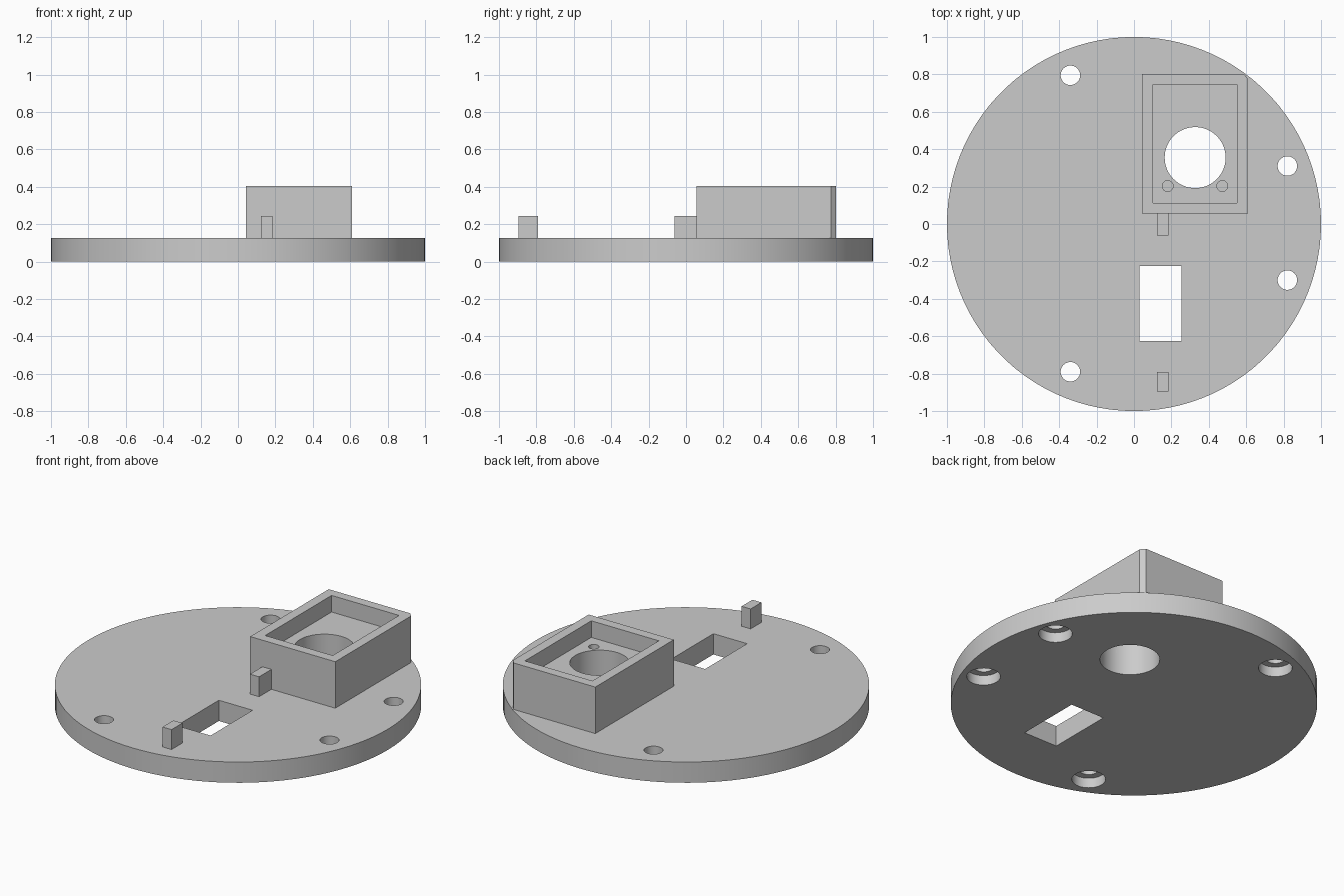
import bpy, bmesh, math

cube = bpy.data.objects.get("Cube")
if cube:
    bpy.data.objects.remove(cube, do_unlink=True)

PLATE_TOP = 0.125
POST_TOP = 0.245
HOUSING_TOP = 0.405
POCKET_FLOOR = 0.305

grey = bpy.data.materials.new("grey plastic")
grey.use_nodes = True
colour = (0.6, 0.6, 0.6, 1)
grey.diffuse_color = colour
grey.node_tree.nodes["Principled BSDF"].inputs["Base Color"].default_value = colour


def prism(name, outline, z0, z1):
    """Extrude a closed xy outline from z0 to z1."""
    bm = bmesh.new()
    base = bm.faces.new([bm.verts.new((x, y, z0)) for x, y in outline])
    top = bmesh.ops.extrude_face_region(bm, geom=[base])["geom"]
    bmesh.ops.translate(bm, vec=(0, 0, z1 - z0),
                        verts=[v for v in top if isinstance(v, bmesh.types.BMVert)])
    bmesh.ops.recalc_face_normals(bm, faces=bm.faces)
    mesh = bpy.data.meshes.new(name)
    bm.to_mesh(mesh)
    bm.free()
    mesh.materials.append(grey)
    obj = bpy.data.objects.new(name, mesh)
    bpy.context.collection.objects.link(obj)
    return obj


def box(name, x0, x1, y0, y1, z0, z1):
    return prism(name, [(x0, y0), (x1, y0), (x1, y1), (x0, y1)], z0, z1)


def disc(name, x, y, r, z0, z1, sides=64):
    angles = [2 * math.pi * i / sides for i in range(sides)]
    return prism(name, [(x + r * math.cos(a), y + r * math.sin(a)) for a in angles], z0, z1)


def cut(target, cutter):
    """Subtract the cutter from the target, then discard the cutter."""
    cutter.hide_render = True
    mod = target.modifiers.new("cut", "BOOLEAN")
    mod.operation = "DIFFERENCE"
    mod.solver = "EXACT"
    mod.object = cutter
    bpy.context.view_layer.objects.active = target
    bpy.ops.object.modifier_apply(modifier=mod.name)
    bpy.data.objects.remove(cutter, do_unlink=True)


# Round base plate with counterbored screw holes and a rectangular slot
plate = disc("base_plate", 0, 0, 1, 0, PLATE_TOP, 100)
for x, y in [(-0.34, 0.795), (-0.34, -0.79), (0.82, 0.31), (0.82, -0.3)]:
    cut(plate, disc("screw_hole", x, y, 0.052, -0.1, 0.3, 48))
    cut(plate, disc("counterbore", x, y, 0.092, -0.1, 0.06, 48))
cut(plate, box("slot", 0.03, 0.255, -0.625, -0.225, -0.1, 0.3))

# Rectangular housing with one corner trimmed to the plate edge
housing = prism("housing", [(0.043, 0.055), (0.61, 0.055), (0.61, 0.775),
                            (0.588, 0.802), (0.043, 0.802)], PLATE_TOP, HOUSING_TOP)
cut(housing, box("pocket", 0.102, 0.552, 0.113, 0.745, POCKET_FLOOR, 0.6))
for x in (0.18, 0.472):
    cut(housing, disc("pin_hole", x, 0.203, 0.029, 0, 0.5, 32))

# Large bore through both housing and plate
for part in (housing, plate):
    cut(part, disc("bore", 0.327, 0.355, 0.163, -0.1, 0.6))

# Two small posts in line with the slot
for name, y0, y1 in [("rear_post", -0.062, 0.055), ("front_post", -0.895, -0.792)]:
    box(name, 0.124, 0.184, y0, y1, PLATE_TOP, POST_TOP)

# Smooth the round walls, keep the edges sharp
for obj in bpy.data.objects:
    obj.select_set(obj.type == "MESH")
bpy.context.view_layer.objects.active = plate
bpy.ops.object.shade_smooth_by_angle(angle=math.radians(20))
